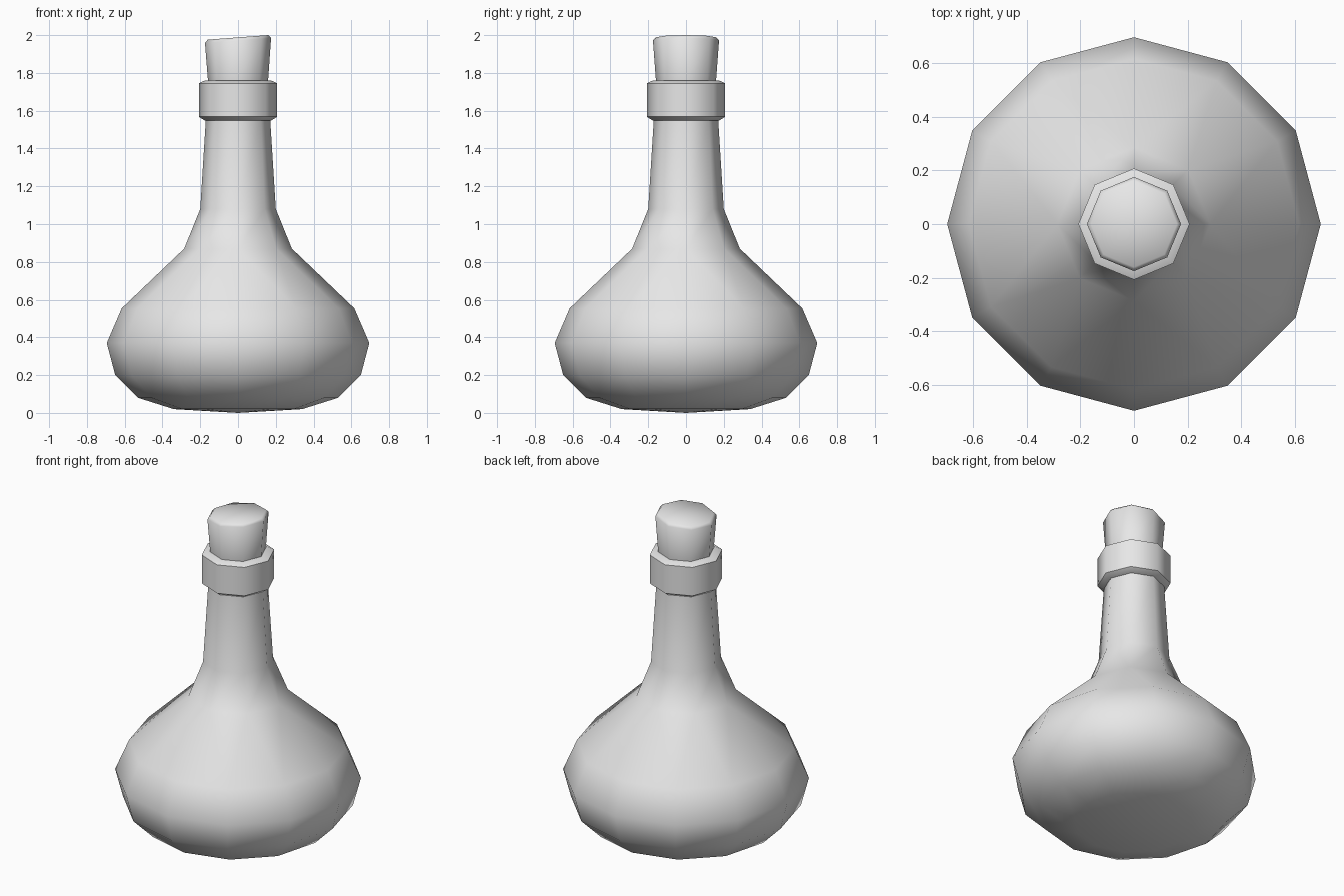
import bpy
import bmesh
from math import cos, sin, tau, radians

cube = bpy.data.objects.get("Cube")
if cube:
    bpy.data.objects.remove(cube, do_unlink=True)

grey = bpy.data.materials.new("plain_grey")
grey.use_nodes = True
grey.diffuse_color = (0.8, 0.8, 0.8, 1)
grey.node_tree.nodes["Principled BSDF"].inputs["Base Color"].default_value = (0.8, 0.8, 0.8, 1)


def bridge(bm, low, up):
    """Join two rings, zipping triangles where their side counts differ."""
    n, m = len(low), len(up)
    i = j = 0
    while i < n or j < m:
        a, b = low[i % n], up[j % m]
        c, d = low[(i + 1) % n], up[(j + 1) % m]
        step = (i + 1) * m - (j + 1) * n
        if step == 0:
            bm.faces.new((a, c, d, b))
            i, j = i + 1, j + 1
        elif step < 0:
            bm.faces.new((a, c, b))
            i += 1
        else:
            bm.faces.new((a, d, b))
            j += 1


def lathe(name, profile, bottom=None, top=None, tilt=0, tilted=0):
    """Loft (radius, height, sides) rings; the last `tilted` rings slant along x."""
    bm = bmesh.new()
    rings = []
    for k, (r, z, sides) in enumerate(profile):
        slope = tilt if k >= len(profile) - tilted else 0
        angles = [tau * s / sides for s in range(sides)]
        rings.append([bm.verts.new((r * cos(a), r * sin(a), z + slope * r * cos(a)))
                      for a in angles])
    for low, up in zip(rings, rings[1:]):
        bridge(bm, low, up)
    # Close the ends with fans around a centre point
    for height, ring in ((bottom, rings[0]), (top, rings[-1])):
        if height is not None:
            centre = bm.verts.new((0, 0, height))
            for p, q in zip(ring, ring[1:] + ring[:1]):
                bm.faces.new((p, q, centre))
    bmesh.ops.recalc_face_normals(bm, faces=bm.faces[:])
    mesh = bpy.data.meshes.new(name)
    bm.to_mesh(mesh)
    bm.free()
    mesh.materials.append(grey)
    obj = bpy.data.objects.new(name, mesh)
    bpy.context.collection.objects.link(obj)
    bpy.ops.object.select_all(action='DESELECT')
    obj.select_set(True)
    bpy.context.view_layer.objects.active = obj
    bpy.ops.object.shade_smooth_by_angle(angle=radians(52))
    return obj


# Round flask body narrowing into an eight-sided neck
lathe("bottle_body", [
    (0.34, 0.02, 12), (0.53, 0.08, 12), (0.65, 0.20, 12), (0.695, 0.37, 12),
    (0.615, 0.555, 12), (0.285, 0.87, 8), (0.2, 1.08, 8), (0.17, 1.56, 8),
], bottom=0.0)

# Chamfered collar around the mouth
lathe("neck_collar", [
    (0.16, 1.547, 8), (0.175, 1.547, 8), (0.207, 1.568, 8),
    (0.207, 1.745, 8), (0.175, 1.76, 8), (0.14, 1.76, 8),
])

# Cork with a slanted top
lathe("cork", [
    (0.155, 1.70, 8), (0.16, 1.77, 8), (0.175, 1.972, 8), (0.16, 1.988, 8),
], bottom=1.70, top=1.988, tilt=0.075, tilted=2)
